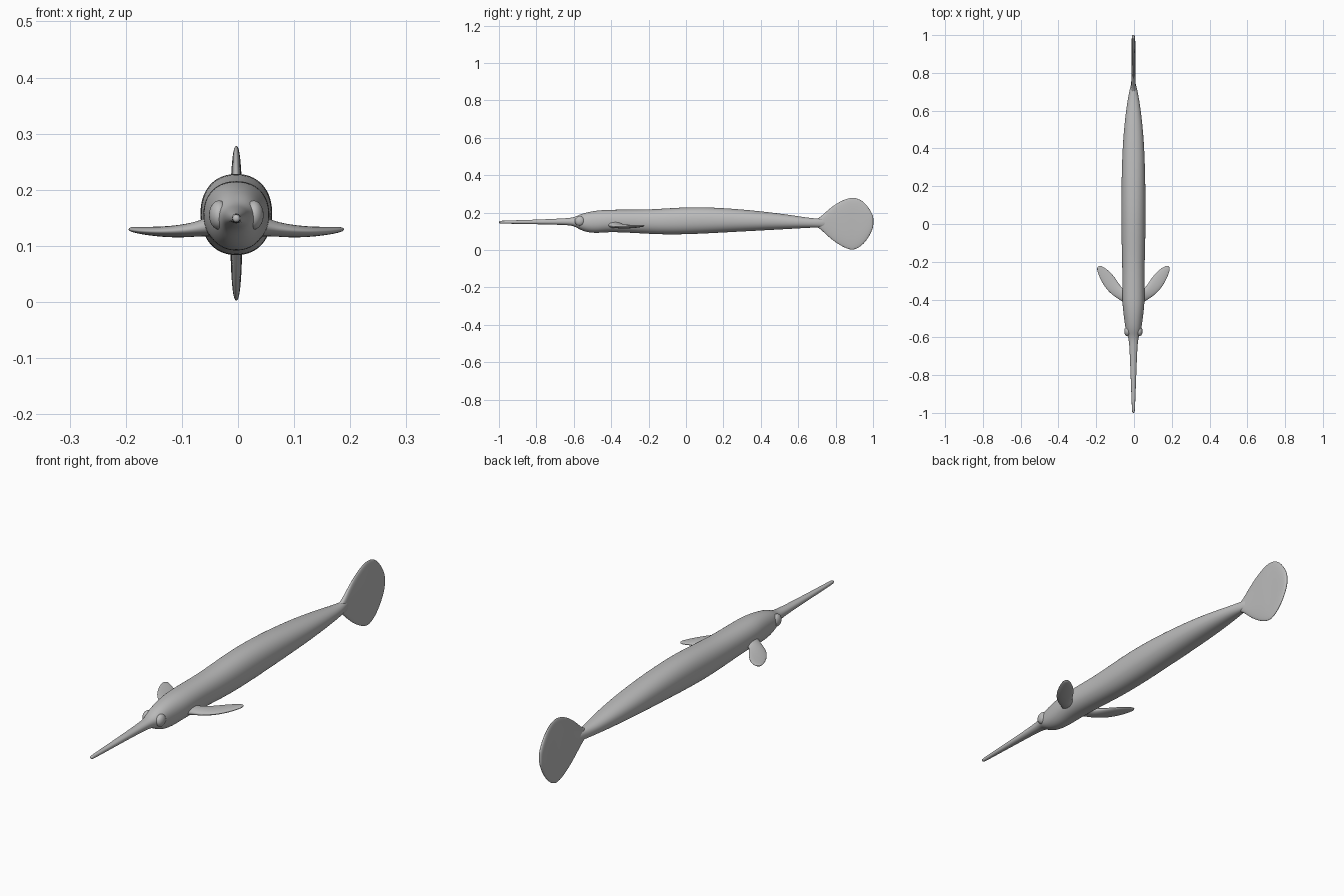
import bpy, bmesh, math
from mathutils import Vector

cube = bpy.data.objects.get("Cube")
if cube:
    bpy.data.objects.remove(cube)

grey = bpy.data.materials.new("plain grey")
grey.use_nodes = True
grey.diffuse_color = (0.5, 0.5, 0.5, 1)
grey.node_tree.nodes["Principled BSDF"].inputs["Base Color"].default_value = (0.5, 0.5, 0.5, 1)

MID_X = -0.003


def finish(obj, levels=2):
    """Colour, smooth and shade a part."""
    obj.data.materials.append(grey)
    for face in obj.data.polygons:
        face.use_smooth = True
    sub = obj.modifiers.new("Smooth", "SUBSURF")
    sub.levels = sub.render_levels = levels
    return obj


def loft(name, rings, power=2.2, sides=24):
    """Skin superellipse rings, each given as centre, first half axis, second half axis."""
    bm = bmesh.new()
    loops = []
    for centre, a, b in rings:
        loop = []
        for i in range(sides):
            t = math.tau * i / sides
            c, s = math.cos(t), math.sin(t)
            u = math.copysign(abs(c) ** (2 / power), c)
            v = math.copysign(abs(s) ** (2 / power), s)
            loop.append(bm.verts.new(centre + a * u + b * v))
        loops.append(loop)
    for p, q in zip(loops, loops[1:]):
        for i in range(sides):
            j = (i + 1) % sides
            bm.faces.new((p[i], p[j], q[j], q[i]))
    bm.faces.new(loops[0][::-1])
    bm.faces.new(loops[-1])
    bmesh.ops.recalc_face_normals(bm, faces=bm.faces)
    mesh = bpy.data.meshes.new(name)
    bm.to_mesh(mesh)
    bm.free()
    obj = bpy.data.objects.new(name, mesh)
    bpy.context.collection.objects.link(obj)
    return finish(obj)


def upright(stations):
    """Rings along y from (y, half width, bottom, top)."""
    return [(Vector((MID_X, y, (lo + hi) / 2)), Vector((w, 0, 0)), Vector((0, 0, (hi - lo) / 2)))
            for y, w, lo, hi in stations]


# Long bill, head and tapering body
loft("body", upright([
    (-1.0, .006, .143, .155), (-.99, .008, .141, .157), (-.8, .015, .138, .162),
    (-.65, .021, .134, .169), (-.605, .026, .130, .173), (-.58, .036, .117, .184),
    (-.55, .043, .100, .197), (-.5, .050, .090, .208), (-.45, .056, .092, .214),
    (-.4, .060, .096, .216), (-.3, .059, .092, .216), (-.2, .060, .086, .217),
    (-.1, .063, .082, .223), (.03, .065, .084, .231), (.2, .064, .093, .226),
    (.4, .059, .104, .208), (.55, .046, .112, .189), (.66, .031, .119, .171),
    (.72, .018, .121, .167), (.76, .008, .124, .164)]))

# Upright paddle tail
loft("tail_fin", upright([
    (.68, .012, .130, .160), (.71, .013, .120, .169), (.74, .012, .091, .196),
    (.78, .011, .054, .233), (.83, .011, .020, .264), (.87, .011, .002, .279),
    (.90, .010, -.001, .281), (.935, .010, .018, .270), (.965, .010, .050, .243),
    (.987, .009, .087, .210), (.998, .007, .114, .187), (1.002, .004, .132, .172)]), 2.5)

# Swept side fins: leading x, y, trailing x, y, height, half thickness
FIN = [
    (.030, -.435, .030, -.325, .138, .022), (.050, -.418, .048, -.345, .135, .018),
    (.070, -.403, .062, -.338, .131, .014), (.097, -.387, .080, -.311, .127, .012),
    (.137, -.354, .105, -.274, .125, .010), (.168, -.307, .132, -.246, .126, .008),
    (.187, -.265, .160, -.226, .128, .006), (.195, -.232, .183, -.219, .130, .004)]
for side, label in ((1, "left"), (-1, "right")):
    rings = []
    for lx, ly, tx, ty, z, t in FIN:
        lead = Vector((MID_X + side * lx, ly, z))
        trail = Vector((MID_X + side * tx, ty, z))
        rings.append(((lead + trail) / 2, (lead - trail) / 2, Vector((0, 0, t))))
    loft(label + "_side_fin", rings, 2)

# Rounded eye bulges beside the bill
for side, label in ((1, "left"), (-1, "right")):
    bpy.ops.mesh.primitive_uv_sphere_add(segments=20, ring_count=12, radius=1,
                                         location=(MID_X + side * .031, -.568, .155))
    eye = bpy.context.object
    eye.name = label + "_eye_bulge"
    eye.scale = (.018, .027, .026)
    finish(eye, 1)
